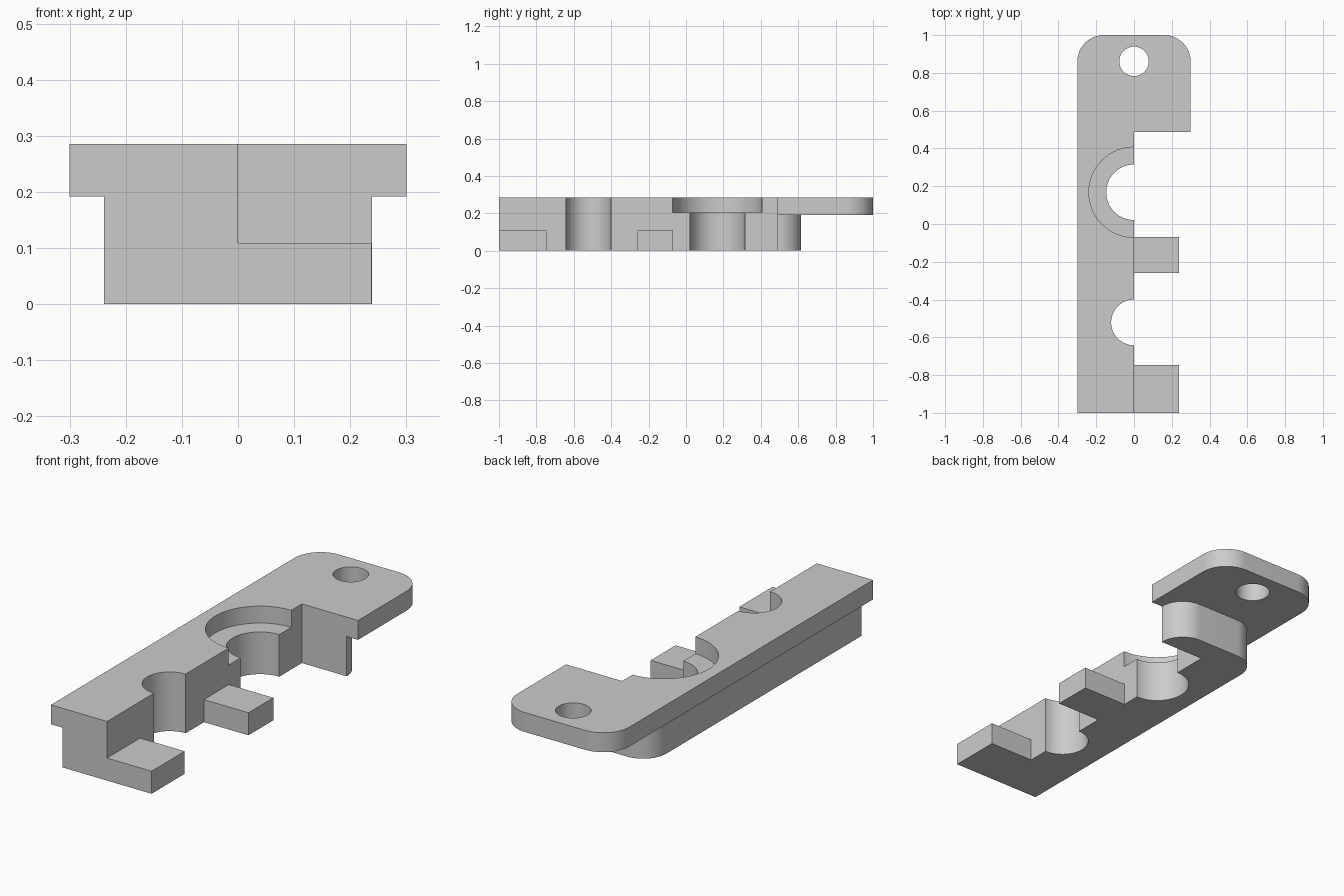
import bpy
import bmesh
from math import cos, sin, pi, radians

if "Cube" in bpy.data.objects:
    bpy.data.objects.remove(bpy.data.objects["Cube"], do_unlink=True)

grey = bpy.data.materials.new("light grey")
grey.use_nodes = True
colour = (0.6, 0.6, 0.6, 1)
grey.diffuse_color = colour
grey.node_tree.nodes["Principled BSDF"].inputs["Base Color"].default_value = colour


def arc(cx, cy, r, start, end, steps):
    angles = [radians(start + (end - start) * i / steps) for i in range(steps + 1)]
    return [(cx + r * cos(a), cy + r * sin(a)) for a in angles]


def extrude(name, outline, z0, z1):
    """Solid made by raising a flat outline from z0 to z1."""
    bm = bmesh.new()
    face = bm.faces.new([bm.verts.new((x, y, z0)) for x, y in outline])
    raised = bmesh.ops.extrude_face_region(bm, geom=[face])["geom"]
    verts = [v for v in raised if isinstance(v, bmesh.types.BMVert)]
    bmesh.ops.translate(bm, verts=verts, vec=(0, 0, z1 - z0))
    bmesh.ops.recalc_face_normals(bm, faces=bm.faces)
    mesh = bpy.data.meshes.new(name)
    bm.to_mesh(mesh)
    bm.free()
    mesh.materials.append(grey)
    obj = bpy.data.objects.new(name, mesh)
    bpy.context.collection.objects.link(obj)
    return obj


def l_outline(half, back, r):
    """Half-width strip with a full-width, round-cornered head at the back."""
    return ([(-half, -1), (0, -1), (0, HEAD), (half, HEAD)]
            + arc(half - r, back - r, r, 0, 90, 16)
            + arc(r - half, back - r, r, 90, 180, 16))


def combine(target, other, operation):
    mod = target.modifiers.new(operation.lower(), "BOOLEAN")
    mod.operation = operation
    mod.solver = "EXACT"
    mod.object = other
    bpy.context.view_layer.objects.active = target
    bpy.ops.object.modifier_apply(modifier=mod.name)
    bpy.data.objects.remove(other, do_unlink=True)


HEAD = 0.488       # front edge of the wide head
FLANGE = 0.192     # underside of the top flange
TOP = 0.286

# Top flange and the narrower block beneath it
bracket = extrude("bracket", l_outline(0.3, 1, 0.14), FLANGE, TOP)
combine(bracket, extrude("lower_block", l_outline(0.239, 0.615, 0.124), 0, FLANGE + 0.03), "UNION")

# Side tabs, rooted inside the block
for y0, y1 in [(-1, -0.747), (-0.26, -0.07)]:
    tab = extrude("side_tab", [(-0.08, y0), (0.238, y0), (0.238, y1), (-0.08, y1)], 0, 0.109)
    combine(bracket, tab, "UNION")

# Bores: mounting hole, half bore, stepped half bore and its counterbore
for y, r, z0 in [(0.861, 0.078, -0.1), (-0.521, 0.121, -0.1),
                 (0.168, 0.147, -0.1), (0.168, 0.239, 0.204)]:
    cutter = extrude("bore_cutter", arc(0, y, r, 0, 360, 64)[:-1], z0, 0.4)
    cutter.hide_render = True
    combine(bracket, cutter, "DIFFERENCE")

# Smooth curved walls, crisp edges
bpy.ops.object.select_all(action="DESELECT")
bracket.select_set(True)
bpy.context.view_layer.objects.active = bracket
bpy.ops.object.shade_smooth_by_angle(angle=pi / 6)
